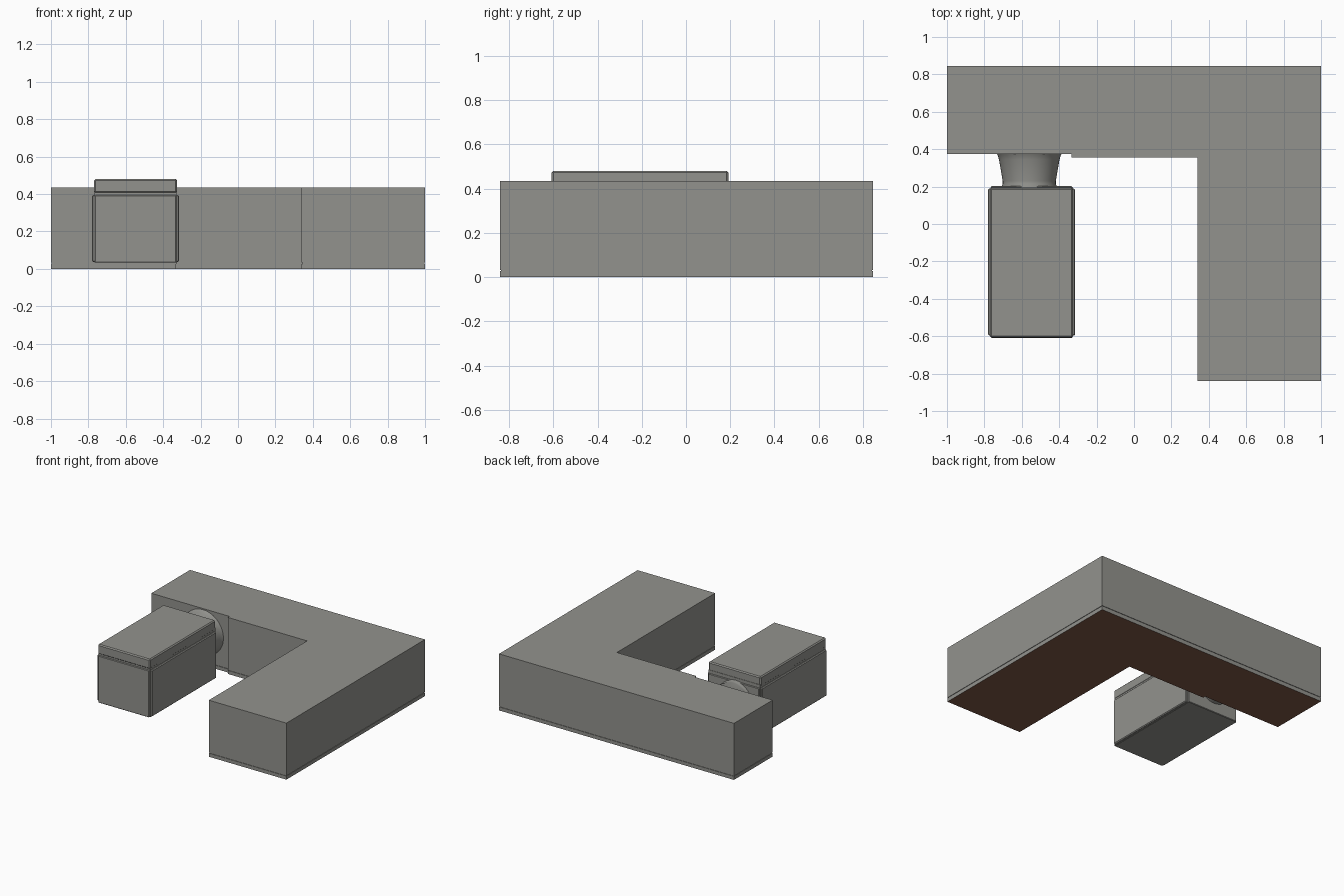
import bpy, bmesh, math

if "Cube" in bpy.data.objects:
    bpy.data.objects.remove(bpy.data.objects["Cube"])


def material(name, rgb):
    m = bpy.data.materials.new(name)
    m.diffuse_color = (*rgb, 1)
    m.use_nodes = True
    m.node_tree.nodes["Principled BSDF"].inputs["Base Color"].default_value = m.diffuse_color
    return m


GREY = material("warm grey", (0.29, 0.29, 0.27))
BROWN = material("dark brown", (0.21, 0.095, 0.06))


def finish(bm, name, *mats):
    bmesh.ops.recalc_face_normals(bm, faces=bm.faces)
    me = bpy.data.meshes.new(name)
    bm.to_mesh(me)
    bm.free()
    ob = bpy.data.objects.new(name, me)
    bpy.context.collection.objects.link(ob)
    for m in mats:
        me.materials.append(m)
    return ob


def l_outline(d=0.0):
    """L-shaped plan, inset by d."""
    return [(-1 + d, 0.845 - d), (-1 + d, 0.375 + d), (-0.335 + d, 0.375 + d),
            (-0.335 + d, 0.355 + d), (0.34 + d, 0.355 + d), (0.34 + d, -0.84 + d),
            (1 - d, -0.84 + d), (1 - d, 0.845 - d)]


def l_body(name, levels):
    """Stack L-shaped rings given as (z, inset); the underside is brown."""
    bm = bmesh.new()
    rings = [[bm.verts.new((x, y, z)) for x, y in l_outline(d)] for z, d in levels]
    for a, b in zip(rings, rings[1:]):
        for i in range(len(a)):
            j = (i + 1) % len(a)
            bm.faces.new((a[i], a[j], b[j], b[i]))
    bottom = bm.faces.new(rings[0])
    bottom.material_index = 1
    bm.faces.new(rings[-1])
    return finish(bm, name, GREY, BROWN)


def box(name, x, y, z, bevel=0.0):
    bm = bmesh.new()
    bmesh.ops.create_cube(bm, size=1)
    for v in bm.verts:
        v.co = [r[0] + (c + 0.5) * (r[1] - r[0]) for c, r in zip(v.co, (x, y, z))]
    if bevel:
        bmesh.ops.bevel(bm, geom=bm.edges[:], offset=bevel, segments=1,
                        affect='EDGES', profile=0.5)
    return finish(bm, name, GREY)


# main L-shaped block with a fine groove above the base
l_body("l_shaped_block", [(0, 0), (0.027, 0), (0.027, 0.004), (0.033, 0.004),
                          (0.033, 0), (0.435, 0)])

# projecting box: core, thin side cladding and cap
box("box_core", (-0.768, -0.327), (-0.602, 0.195), (0.035, 0.42))
box("box_long_panels", (-0.78, -0.315), (-0.597, 0.19), (0.037, 0.395), 0.006)
box("box_end_panels", (-0.765, -0.33), (-0.61, 0.203), (0.033, 0.395), 0.004)
box("box_cap", (-0.77, -0.325), (-0.607, 0.192), (0.405, 0.48), 0.008)

# round flared neck joining the box to the block
profile = [(0.19, 0.148), (0.2, 0.148), (0.215, 0.142), (0.23, 0.142), (0.30, 0.154),
           (0.345, 0.162), (0.365, 0.168), (0.38, 0.176)]
N = 48
bm = bmesh.new()
rings = [[bm.verts.new((-0.56 + r * math.cos(2 * math.pi * i / N), y,
                        0.253 + r * math.sin(2 * math.pi * i / N)))
          for i in range(N)] for y, r in profile]
for a, b in zip(rings, rings[1:]):
    for i in range(N):
        j = (i + 1) % N
        bm.faces.new((a[i], a[j], b[j], b[i]))
bm.faces.new(rings[0])
bm.faces.new(rings[-1])
neck = finish(bm, "flared_neck", GREY)
bpy.context.view_layer.objects.active = neck
neck.select_set(True)
bpy.ops.object.shade_smooth_by_angle(angle=math.radians(35))
